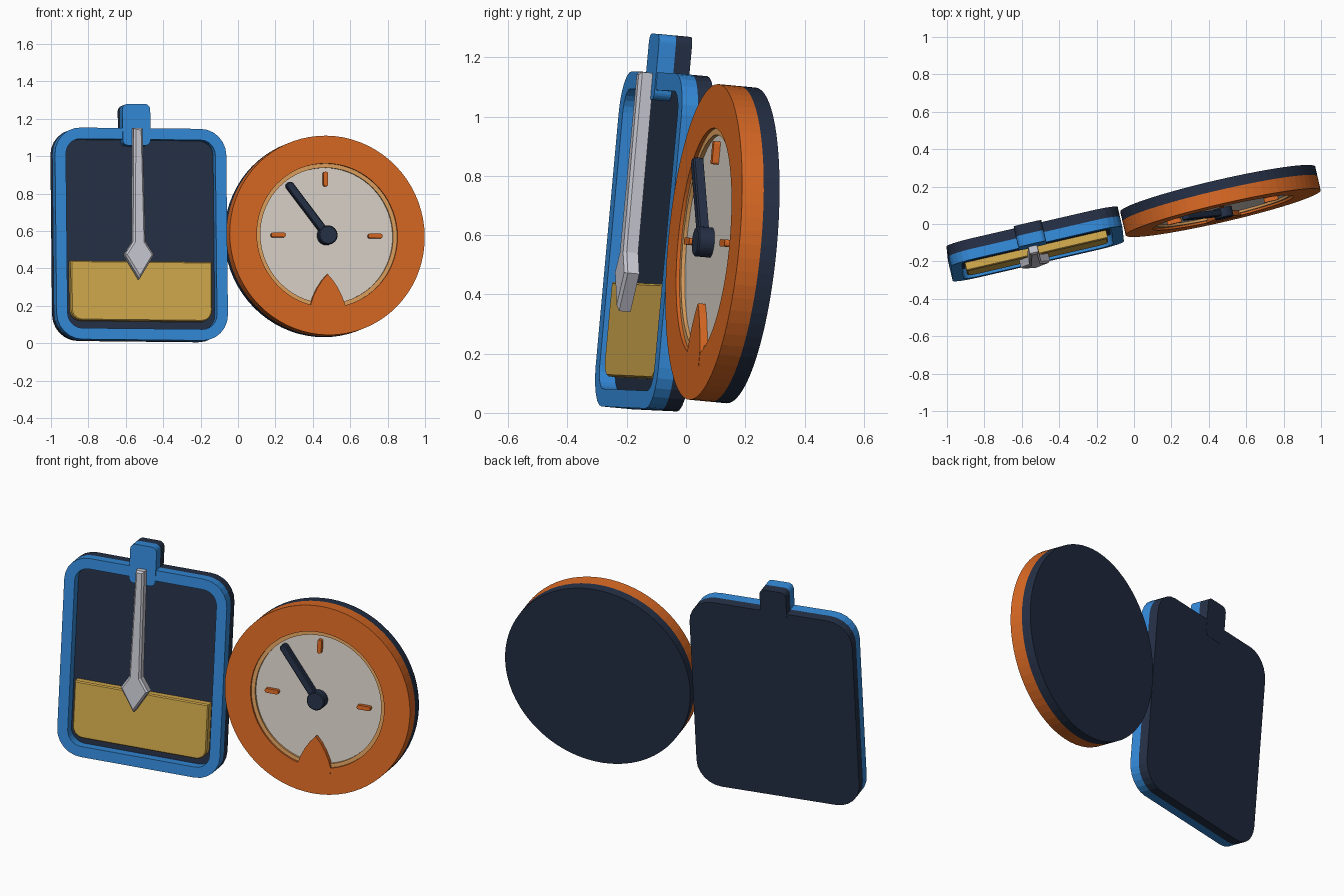
import bpy, bmesh
from math import sin, cos, pi, radians
from mathutils import Matrix, Vector, Euler

cube = bpy.data.objects.get("Cube")
if cube:
    bpy.data.objects.remove(cube)


def material(name, *srgb):
    lin = [c / 12.92 if c < 0.04 else ((c + 0.055) / 1.055) ** 2.4 for c in srgb]
    m = bpy.data.materials.new(name)
    m.use_nodes = True
    m.diffuse_color = (*lin, 1)
    m.node_tree.nodes["Principled BSDF"].inputs["Base Color"].default_value = (*lin, 1)
    return m


BLUE = material("blue", 0.20, 0.54, 0.85)
ORANGE = material("orange", 0.85, 0.41, 0.14)
NAVY = material("navy", 0.145, 0.19, 0.275)
CREAM = material("cream", 0.86, 0.83, 0.79)
TAN = material("tan", 0.87, 0.63, 0.37)
GOLD = material("gold", 0.83, 0.67, 0.30)
SILVER = material("silver", 0.79, 0.79, 0.83)

# Both badges share one lean and turn; local y = 0 is the front face
TURN = Euler((radians(-5.2), radians(0.6), radians(13))).to_matrix().to_4x4()
PANEL = Matrix.Translation((-0.516, -0.16, 0.584)) @ TURN
DIAL = Matrix.Translation((0.477, 0.06, 0.577)) @ TURN


def circle(r, n=72, cx=0, cz=0):
    return [(cx + r * cos(2 * pi * i / n), cz + r * sin(2 * pi * i / n)) for i in range(n)]


def rounded(x0, x1, z0, z1, r_low, r_top, n=6):
    pts = []
    for sx, sz, r, start in ((1, 1, r_top, 0), (0, 1, r_top, 1), (0, 0, r_low, 2), (1, 0, r_low, 3)):
        cx = x1 - r if sx else x0 + r
        cz = z1 - r if sz else z0 + r
        for i in range(n + 1 if r else 1):
            a = (start + i / n) * pi / 2
            pts.append((cx + r * cos(a), cz + r * sin(a)))
    return pts


def finish(name, bm, mat, frame):
    bmesh.ops.recalc_face_normals(bm, faces=bm.faces)
    mesh = bpy.data.meshes.new(name)
    bm.to_mesh(mesh)
    bm.free()
    mesh.materials.append(mat)
    ob = bpy.data.objects.new(name, mesh)
    ob.matrix_world = frame
    bpy.context.collection.objects.link(ob)
    return ob


def prism(name, outline, front, back, mat, frame, bevel=0):
    """Extrude an x-z outline in depth, with optional chamfered front edge."""
    bm = bmesh.new()
    face = bm.faces.new([bm.verts.new((x, front, z)) for x, z in outline])
    rim = list(face.edges)
    ext = bmesh.ops.extrude_face_region(bm, geom=[face], use_keep_orig=True)
    for v in ext["geom"]:
        if isinstance(v, bmesh.types.BMVert):
            v.co.y = back
    if bevel:
        bmesh.ops.bevel(bm, geom=rim, offset=bevel, segments=1, affect='EDGES')
    return finish(name, bm, mat, frame)


def ring(name, outer, inner, front, back, mat, frame):
    """Closed frame between two outlines with equal point counts."""
    bm = bmesh.new()
    loops = [[bm.verts.new((x, y, z)) for x, z in line]
             for line, y in ((outer, front), (inner, front), (inner, back), (outer, back))]
    n = len(outer)
    for k in range(4):
        a, b = loops[k], loops[(k + 1) % 4]
        for i in range(n):
            j = (i + 1) % n
            bm.faces.new((a[i], a[j], b[j], b[i]))
    return finish(name, bm, mat, frame)


def mirrored(half, cx=0):
    """Right-hand points, top to bottom, mirrored into a closed outline."""
    left = [(-x, z) for x, z in reversed(half) if x > 0]
    return [(cx + x, z) for x, z in half + left]


# Rectangular panel: backing, frame, hanging tab
W, H, F, T = 0.47, 0.568, 0.06, 0.11
MID, CX = 0.055, -0.022
body = rounded(-W, W, -H, H, 0.14, 0.14)
opening = rounded(F - W, W - F, F - H, H - F, 0.08, 0.08)
prism("panel_backing", body, MID, T, NAVY, PANEL)
ring("panel_frame", body, opening, 0, MID, BLUE, PANEL)
tab = rounded(CX - 0.076, CX + 0.076, 0.475, 0.698, 0.03, 0.03)
prism("tab_front", tab, -0.004, MID, BLUE, PANEL)
prism("tab_backing", tab, MID, T + 0.001, NAVY, PANEL)

# Gold fill in the lower part of the panel
prism("gold_fill", rounded(-0.387, 0.387, -0.465, -0.145, 0.06, 0), 0.01, MID, GOLD, PANEL, 0.006)

# Hanging pointer with a diamond tip
pointer = [(0.024, 0.565), (0.034, -0.045), (0.08, -0.115), (0, -0.245)]
prism("pointer", mirrored(pointer, CX), -0.05, 0, SILVER, PANEL, 0.01)

# Round dial: backing, rim, inner lip and face
R, HOLE, LIP = 0.535, 0.386, 0.364
prism("dial_backing", circle(R), 0.075, 0.13, NAVY, DIAL)
ring("dial_rim", circle(R), circle(HOLE), 0, 0.075, ORANGE, DIAL)
ring("dial_lip", circle(HOLE), circle(LIP), 0.012, 0.06, TAN, DIAL)
prism("dial_face", circle(LIP), 0.025, 0.076, CREAM, DIAL)

# Pointed arch rising from the rim
arch = [(0, -0.208), (0.03, -0.242), (0.058, -0.285), (0.08, -0.33), (0.094, -0.372), (0.094, -0.42)]
prism("rim_arch", mirrored(arch), -0.001, 0.06, ORANGE, DIAL)

# Hour marks at left, top and right
for label, x, z, hx, hz in (("left", -0.266, 0, 0.039, 0.012),
                            ("right", 0.266, 0, 0.039, 0.012),
                            ("top", -0.004, 0.303, 0.012, 0.039)):
    prism(label + "_mark", rounded(x - hx, x + hx, z - hz, z + hz, 0.009, 0.009, 3),
          0.002, 0.03, ORANGE, DIAL)

# Hub and hand
prism("hub", circle(0.051, 32), -0.03, 0.03, NAVY, DIAL, 0.005)
swing = Matrix.Rotation(radians(-37.5), 4, 'Y')
prism("hand", rounded(-0.021, 0.021, -0.01, 0.352, 0.015, 0.02), -0.018, 0.016, NAVY, DIAL @ swing, 0.005)
